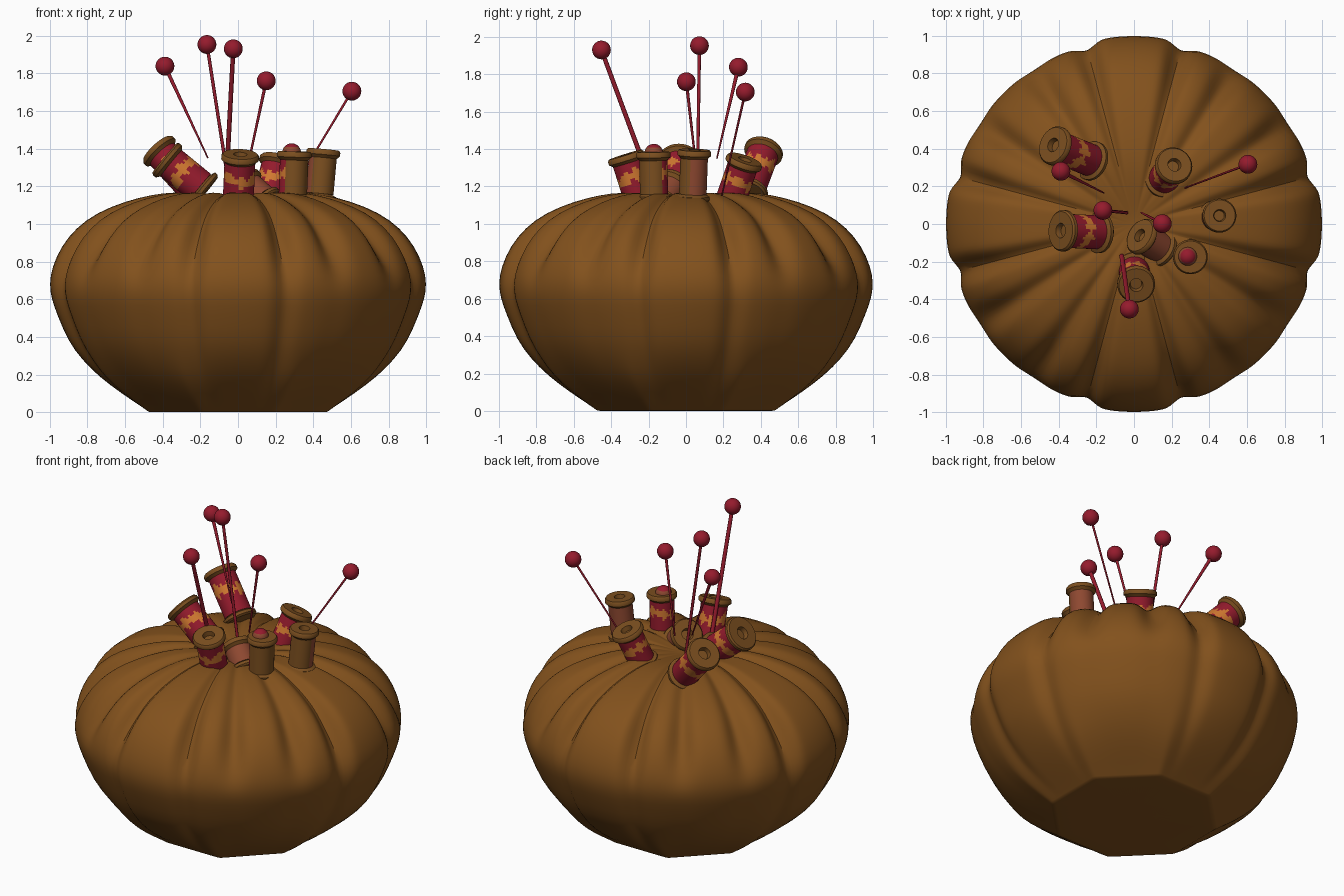
import bpy, bmesh, math
from mathutils import Vector

cube = bpy.data.objects.get("Cube")
if cube:
    bpy.data.objects.remove(cube, do_unlink=True)


def material(name, rgb):
    m = bpy.data.materials.new(name)
    m.use_nodes = True
    m.diffuse_color = (*rgb, 1)
    bsdf = next(n for n in m.node_tree.nodes if n.type == 'BSDF_PRINCIPLED')
    bsdf.inputs["Base Color"].default_value = (*rgb, 1)
    return m


BROWN = material("brown cloth", (0.225, 0.083, 0.012))
WOOD = material("spool wood", (0.2, 0.078, 0.014))
RED = material("crimson", (0.3, 0.011, 0.026))
ORANGE = material("orange thread", (0.64, 0.19, 0.03))
ROSE = material("rose wood", (0.27, 0.065, 0.03))


def lathe(name, rows, seg, mats, point, pick=None):
    """Skin rings of points; point(row, angle) gives each position."""
    bm = bmesh.new()
    rings = [[bm.verts.new(point(r, 2 * math.pi * i / seg)) for i in range(seg)] for r in rows]
    for k in range(len(rings) - 1):
        for i in range(seg):
            j = (i + 1) % seg
            f = bm.faces.new((rings[k][i], rings[k][j], rings[k + 1][j], rings[k + 1][i]))
            if pick:
                f.material_index = pick(k, 2 * math.pi * (i + 0.5) / seg)
    bm.faces.new(rings[0][::-1])
    bm.faces.new(rings[-1])
    bmesh.ops.recalc_face_normals(bm, faces=bm.faces)
    me = bpy.data.meshes.new(name)
    bm.to_mesh(me)
    bm.free()
    ob = bpy.data.objects.new(name, me)
    bpy.context.collection.objects.link(ob)
    for m in mats:
        me.materials.append(m)
    return ob


def smooth(ob, degrees=40):
    bpy.ops.object.select_all(action='DESELECT')
    ob.select_set(True)
    bpy.context.view_layer.objects.active = ob
    bpy.ops.object.shade_smooth_by_angle(angle=math.radians(degrees))


def ramp(x, start, end):
    t = max(0, min(1, (x - start) / (end - start)))
    return t * t * (3 - 2 * t)


# Cushion: radius, height, crease depth inward, crease depth downward
PROFILE = [
    (0.46, 0, 0, 0), (0.475, 0, 0, 0), (0.49, 0.015, 0, 0),
    (0.62, 0.10, 0.01, 0), (0.74, 0.19, 0.02, 0), (0.83, 0.28, 0.03, 0),
    (0.905, 0.38, 0.035, 0), (0.965, 0.53, 0.04, 0), (0.99, 0.60, 0.04, 0),
    (1.003, 0.68, 0.05, 0), (0.988, 0.77, 0.08, 0), (0.94, 0.88, 0.13, 0.01),
    (0.86, 0.98, 0.12, 0.05), (0.75, 1.06, 0.07, 0.06), (0.6, 1.12, 0.02, 0.06),
    (0.46, 1.155, 0, 0.045), (0.34, 1.17, 0, 0.03), (0.22, 1.16, 0, 0.01),
    (0.1, 1.14, 0, 0), (0.03, 1.13, 0, 0)]


def cushion_point(row, a):
    r, z, inward, down = row
    deg = math.degrees(a)
    # angle away from the nearest of the four proud lobes, and of all eight foot sides
    off = abs((deg + 45) % 90 - 45)
    side = abs((deg + 22.5) % 45 - 22.5)
    seam = math.exp(-((off - 15) / 3) ** 2)
    pleat = math.exp(-((off - 33) / 4) ** 2) * (0.15 + 0.85 * ramp(z, 0.65, 0.85))
    upper = ramp(z, 0.02, 0.35)
    # octagonal foot, rounding out above
    r *= 1 + (1 - upper) * (1 / math.cos(math.radians(side)) - 1)
    r *= 1 - 0.016 * upper * ramp(off, 11, 17)
    depth = 0.75 * seam + 0.6 * pleat
    r -= inward * depth
    return r * math.cos(a), r * math.sin(a), z - down * depth


cushion = lathe("cushion", PROFILE, 144, [BROWN], cushion_point)
sub = cushion.modifiers.new("Soften", 'SUBSURF')
sub.levels = sub.render_levels = 1
smooth(cushion, 60)


def spool(name, bottom, top, style, radius=0.1, bare=(0, 0, 0)):
    """bare points to the side left without thread or paint."""
    b, t = Vector(bottom), Vector(top)
    length = (t - b).length
    quat = (t - b).to_track_quat('Z', 'Y')
    core = radius * 0.82
    low, high = 0.04, length - 0.045
    rows = [(radius * 0.9, 0), (radius, 0.01), (radius, 0.028), (core * 0.9, low)]
    steps = 15
    for i in range(steps):
        rows.append((core, low + (high - low) * i / (steps - 1)))
    rows += [(radius * 0.88, high + 0.006), (radius, high + 0.016), (radius, length - 0.01),
             (radius * 0.92, length), (radius * 0.36, length),
             (radius * 0.3, length - 0.03), (radius * 0.1, length - 0.03)]

    def place(r, a, h):
        return quat @ Vector((r * math.cos(a), r * math.sin(a), h))

    def point(row, a):
        return b + place(row[0], a, row[1])

    def pick(k, a):
        if not 4 <= k < 3 + steps or place(1, a, 0).dot(Vector(bare)) > 0.5:
            return 0
        if style == "rose":
            return 3
        # ragged orange winding among the crimson
        band = (k - 4) / (steps - 2)
        wave = 0.6 + 0.07 * math.sin(2 * a + 1)
        width = 0.14 + 0.05 * math.sin(7 * a) + 0.04 * math.sin(11 * a)
        return 2 if abs(band - wave) < width else 1

    smooth(lathe(name, rows, 40, [WOOD, RED, ORANGE, ROSE], point, pick))


spool("back_left_spool", (-0.21, 0.33, 1.16), (-0.43, 0.42, 1.40), "thread", 0.105)
spool("left_spool", (-0.17, -0.045, 1.17), (-0.39, -0.035, 1.35), "thread", 0.11)
spool("front_spool", (0.0, -0.24, 1.10), (0.012, -0.325, 1.37), "thread")
spool("back_spool", (0.15, 0.23, 1.10), (0.215, 0.315, 1.345), "thread")
spool("right_spool", (0.43, 0.035, 1.12), (0.455, 0.045, 1.395), "rose", 0.09, (0.3, -0.95, 0))
spool("front_right_spool", (0.29, -0.17, 1.12), (0.30, -0.175, 1.385), "thread", 0.092, (2, -2, 0))
spool("centre_spool", (0.16, -0.14, 1.10), (0.03, -0.06, 1.22), "rose", 0.1)


def ball(name, centre):
    bpy.ops.mesh.primitive_uv_sphere_add(segments=24, ring_count=14, radius=0.05, location=centre)
    ob = bpy.context.object
    ob.name = name
    ob.data.materials.append(RED)
    smooth(ob)
    return ob


# Pins: head centre, tip, shaft radius at the tip and at the head
PINS = [
    ((-0.388, 0.28, 1.838), (-0.16, 0.165, 1.35), 0.004, 0.011),
    ((-0.165, 0.072, 1.953), (-0.04, 0.06, 1.15), 0.009, 0.009),
    ((-0.025, -0.452, 1.93), (-0.065, -0.17, 1.17), 0.013, 0.012),
    ((0.15, 0.002, 1.76), (0.04, 0.06, 1.25), 0.005, 0.009),
    ((0.605, 0.317, 1.705), (0.24, 0.18, 1.10), 0.004, 0.007)]
for n, (head, tip, thin, thick) in enumerate(PINS, 1):
    h, t = Vector(head), Vector(tip)
    ball(f"pin_head_{n}", h)
    bpy.ops.mesh.primitive_cone_add(vertices=10, radius1=thin, radius2=thick,
                                    depth=(h - t).length, location=(h + t) / 2)
    shaft = bpy.context.object
    shaft.name = f"pin_shaft_{n}"
    shaft.rotation_euler = (h - t).to_track_quat('Z', 'Y').to_euler()
    shaft.data.materials.append(RED)
    smooth(shaft)

# Short pin pushed into a spool: rose sides, crimson crown
short_pin = ball("short_pin_head", (0.285, -0.172, 1.378))
short_pin.data.materials.append(ROSE)
for face in short_pin.data.polygons:
    face.material_index = 0 if face.normal.z > 0.6 else 1
